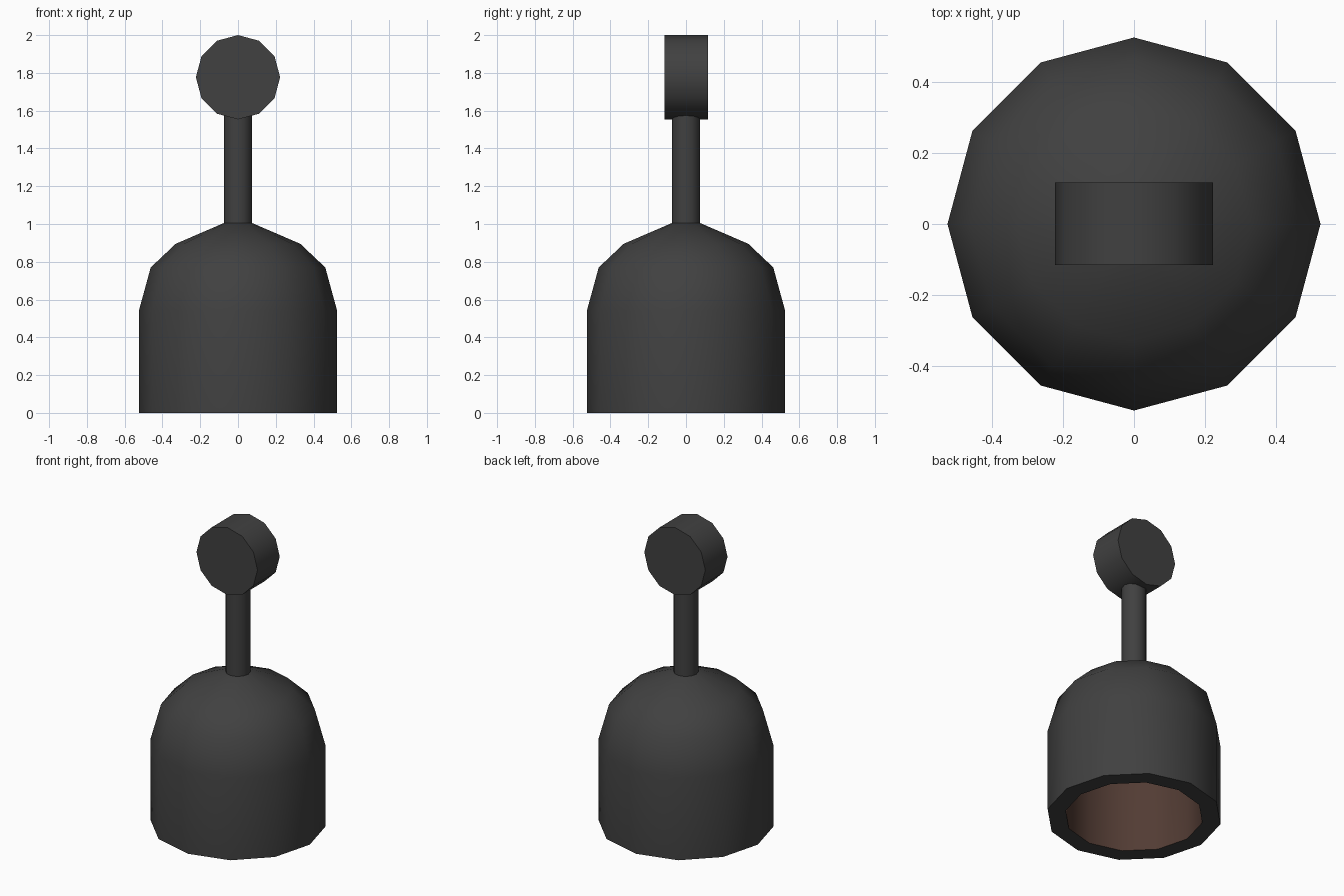
import bpy, bmesh, math

if "Cube" in bpy.data.objects:
    bpy.data.objects.remove(bpy.data.objects["Cube"])

SIDES = 12


def material(name, rgb):
    m = bpy.data.materials.new(name)
    m.diffuse_color = (*rgb, 1)
    m.use_nodes = True
    m.node_tree.nodes["Principled BSDF"].inputs["Base Color"].default_value = m.diffuse_color
    return m


IRON = material("dark_iron", (0.052, 0.052, 0.052))
RUST = material("brown_interior", (0.085, 0.045, 0.034))


def lathe(name, profile, mats, rule=None):
    """Revolve an (r, z) profile around z; r = 0 makes a pole."""
    bm = bmesh.new()
    rings = []
    for r, z in profile:
        n = 1 if r == 0 else SIDES
        rings.append([bm.verts.new((r * math.cos(math.tau * i / SIDES),
                                    r * math.sin(math.tau * i / SIDES), z))
                      for i in range(n)])
    for k, (a, b) in enumerate(zip(rings, rings[1:])):
        for i in range(SIDES):
            j = (i + 1) % SIDES
            quad = [a[i % len(a)], a[j % len(a)], b[j % len(b)], b[i % len(b)]]
            f = bm.faces.new(list(dict.fromkeys(quad)))
            f.material_index = rule(k) if rule else 0
    bmesh.ops.recalc_face_normals(bm, faces=bm.faces)
    me = bpy.data.meshes.new(name)
    bm.to_mesh(me)
    bm.free()
    ob = bpy.data.objects.new(name, me)
    bpy.context.collection.objects.link(ob)
    for m in mats:
        me.materials.append(m)
    bpy.ops.object.select_all(action='DESELECT')
    ob.select_set(True)
    bpy.context.view_layer.objects.active = ob
    bpy.ops.object.shade_smooth_by_angle(angle=math.radians(40))
    return ob


# Hollow domed body: inner cavity (brown), bottom rim, outer shell
cavity = [(0, 0.90), (0.07, 0.89), (0.265, 0.81), (0.365, 0.71), (0.415, 0.52), (0.415, 0)]
shell = [(0.525, 0), (0.525, 0.54), (0.462, 0.77), (0.33, 0.895), (0.075, 1.005), (0, 1.005)]
lathe("domed_body", cavity + shell, [IRON, RUST],
      lambda k: 1 if k < len(cavity) - 1 else 0)

# Stem
lathe("stem", [(0, 0.98), (0.075, 0.98), (0.075, 1.60), (0, 1.60)], [IRON])

# Round knob, lying along y
knob = lathe("round_knob", [(0, -0.116), (0.223, -0.116), (0.223, 0.116), (0, 0.116)], [IRON])
knob.rotation_euler = (math.pi / 2, 0, 0)
knob.location = (0, 0.001, 1.777)
